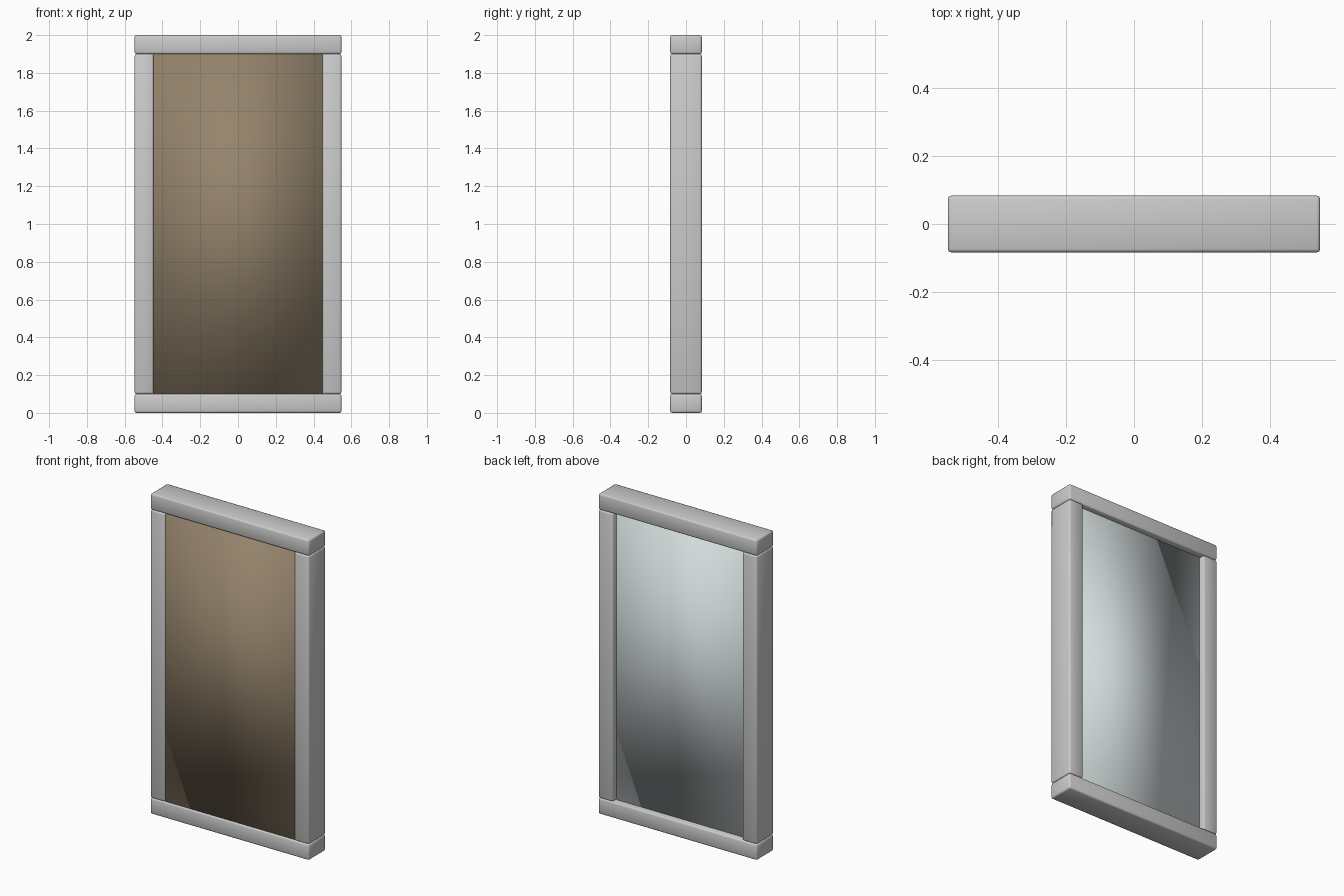
import bpy

if "Cube" in bpy.data.objects:
    bpy.data.objects.remove(bpy.data.objects["Cube"])

W, H, D, B = 1.095, 2.0, 0.167, 0.10   # outer width, height, depth, bar width


def box(name, centre, size, bevel=0.0, color=None):
    bpy.ops.mesh.primitive_cube_add(size=1, location=centre)
    ob = bpy.context.object
    ob.name = name
    ob.scale = size
    bpy.ops.object.transform_apply(location=False, rotation=False, scale=True)
    if bevel:
        m = ob.modifiers.new("Rounded edges", 'BEVEL')
        m.width = bevel
        m.segments = 2
    bpy.ops.object.shade_smooth()
    if color:
        mat = bpy.data.materials.new(name + "_colour")
        mat.diffuse_color = color
        mat.use_nodes = True
        mat.node_tree.nodes["Principled BSDF"].inputs["Base Color"].default_value = mat.diffuse_color
        ob.data.materials.append(mat)
    return ob


# Frame: full-width rails with stiles between them
for name, z in (("bottom_rail", B / 2), ("top_rail", H - B / 2)):
    box(name, (0, 0, z), (W, D, B), 0.01)
for name, s in (("left_stile", -1), ("right_stile", 1)):
    box(name, (s * (W - B) / 2, 0, H / 2), (B, D, H - 2 * B), 0.01)

# Panels: wood nearly flush at the front, glass recessed at the back
pw, ph = W - 2 * B + 0.004, H - 2 * B + 0.004
for name, y0, y1, col in (
        ("wood_panel", -0.074, 0.0, (0.30, 0.23, 0.15, 1)),
        ("glass_panel", 0.0, 0.045, (0.66, 0.72, 0.72, 1))):
    box(name, (0, (y0 + y1) / 2, H / 2), (pw, y1 - y0, ph), color=col)
